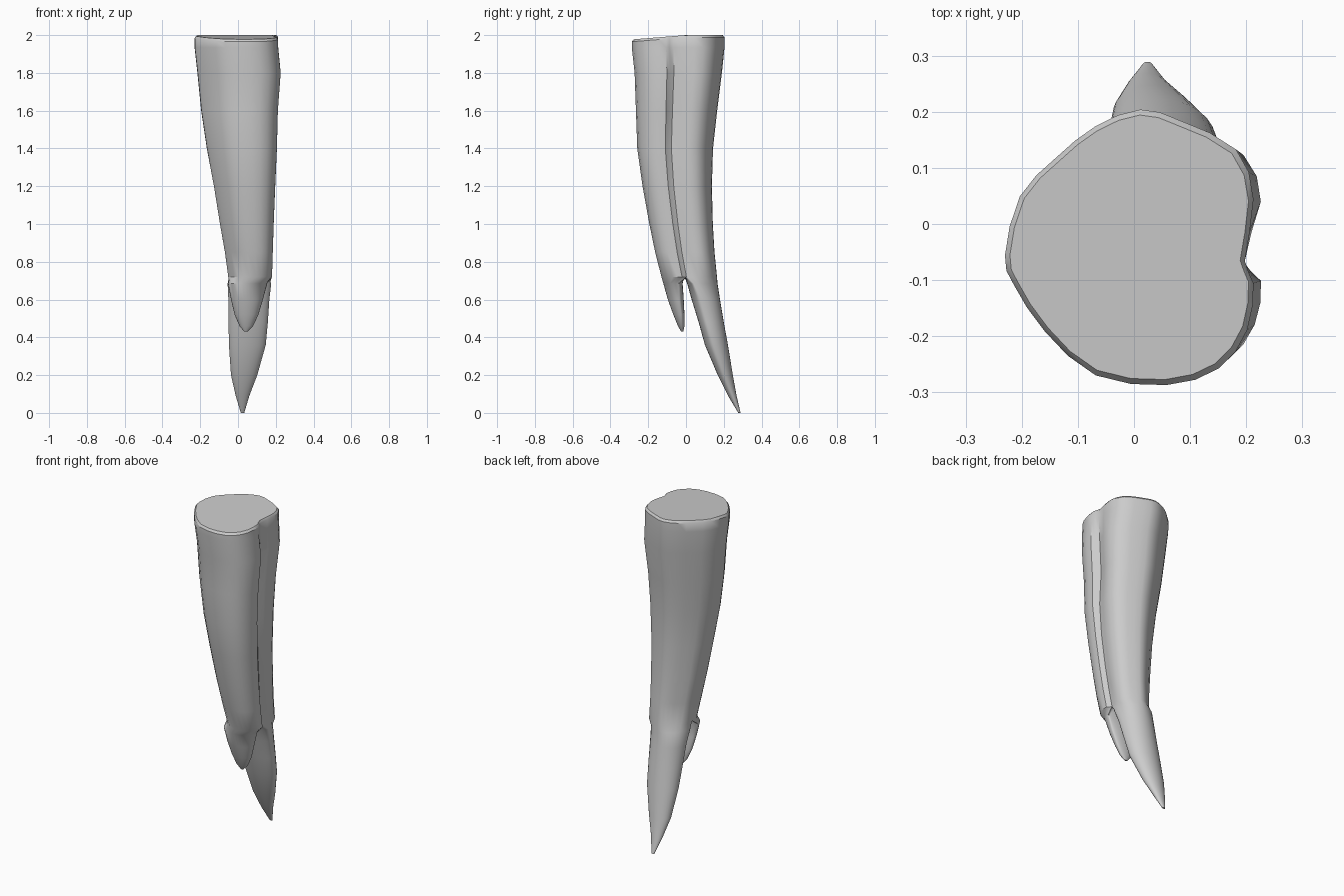
import bpy, bmesh, math
from mathutils import Vector

if "Cube" in bpy.data.objects:
    bpy.data.objects.remove(bpy.data.objects["Cube"])

# Cross-section in a unit box; point 0 is the right groove, point 8 the left side
PROFILE = [(.95, 0), (1, .35), (.86, .71), (.41, .92), (.09, 1), (-.27, .88),
           (-.59, .65), (-.88, .37), (-1, .04), (-.93, -.27), (-.68, -.61),
           (-.27, -.93), (.3, -1), (.72, -.88), (.95, -.6), (1, -.26)]

# z, x min, x max, y min, y max, right groove depth, left groove depth
TRUNK = [(1.965, -.23, .213, -.287, .204, .02, 0), (1.8, -.215, .226, -.272, .19, .10, 0),
         (1.6, -.195, .211, -.265, .165, .12, 0), (1.4, -.165, .206, -.258, .143, .08, 0),
         (1.2, -.132, .197, -.23, .137, .06, .03), (1.0, -.102, .189, -.194, .142, .07, .06),
         (.85, -.078, .184, -.163, .151, .10, .10), (.72, -.06, .18, -.13, .164, .12, .12)]

# z, x min, x max, y min, y max, y of widest line
FRONT = [(.685, -.053, .155, -.12, -.018, -.04), (.6, -.037, .132, -.096, -.012, -.035),
         (.52, -.018, .108, -.067, -.008, -.025), (.46, .008, .08, -.043, -.008, -.022),
         (.43, .033, .05, -.025, -.014, -.02)]
BACK = [(.685, -.055, .176, .006, .167, .04), (.6, -.051, .166, .03, .18, .075),
        (.48, -.05, .158, .067, .2, .11), (.36, -.048, .147, .1, .222, .145),
        (.2, -.037, .102, .168, .248, .2), (.09, -.012, .06, .223, .268, .245),
        (0, .015, .033, .277, .289, .283)]

N, H = 32, 16


def catmull(pts):
    """Double the points of a closed curve, keeping the originals."""
    out, n = [], len(pts)
    for i in range(n):
        a, b, c, d = (Vector(pts[(i + k) % n]) for k in (-1, 0, 1, 2))
        out += [b, (9 * (b + c) - a - d) / 16]
    return out


def trunk_ring(bm, z, x0, x1, y0, y1, right, left, inset=1.0, top=False):
    pts = list(PROFILE)
    pts[0] = (pts[0][0] - right, pts[0][1] - .1)
    pts[8] = (pts[8][0] + left, pts[8][1] - .1)
    ring = []
    for p in catmull(pts):
        x = (x0 + x1) / 2 + p.x * inset * (x1 - x0) / 2
        y = (y0 + y1) / 2 + p.y * inset * (y1 - y0) / 2
        dz = min(0, y) * .08 if top else 0
        ring.append(bm.verts.new((x, y, z + dz)))
    return ring


def prong_ring(bm, start, z, x0, x1, y0, y1, ym):
    ring = []
    for k in range(N):
        a = start + 2 * math.pi * k / N
        s = math.sin(a)
        x = (x0 + x1) / 2 + math.cos(a) * (x1 - x0) / 2
        ring.append(bm.verts.new((x, ym + s * (y1 - ym if s > 0 else ym - y0), z)))
    return ring


def bridge(bm, a, b):
    for i in range(N):
        j = (i + 1) % N
        bm.faces.new((a[i], a[j], b[j], b[i]))


def loft(bm, rings):
    for a, b in zip(rings, rings[1:]):
        bridge(bm, a, b)


bm = bmesh.new()

# Tapering trunk with a slightly tilted, softened flat top
lid = (2.0,) + TRUNK[0][1:]
rings = [trunk_ring(bm, *lid, inset=.96, top=True),
         trunk_ring(bm, 1.988, *TRUNK[0][1:], top=True)]
rings += [trunk_ring(bm, r[0] - (.03 if i == 0 else 0), *r[1:]) for i, r in enumerate(TRUNK)]
loft(bm, rings)
bm.faces.new(rings[0])

# Saddle of the fork, shared by both prongs
base = rings[-1]
r, l = base[0].co, base[H].co
chord = []
for k in range(1, H):
    p = r.lerp(l, k / H)
    p.y = -.008
    chord.append(bm.verts.new(p))

# Short front prong and long back prong
front = [base[H:] + [base[0]] + chord]
front += [prong_ring(bm, math.pi, *s) for s in FRONT]
back = [base[:H + 1] + chord[::-1]]
back += [prong_ring(bm, 0, *s) for s in BACK]
for prong in (front, back):
    loft(bm, prong)
    bm.faces.new(prong[-1])

bmesh.ops.recalc_face_normals(bm, faces=bm.faces)
mesh = bpy.data.meshes.new("forked_root")
bm.to_mesh(mesh)
bm.free()
root = bpy.data.objects.new("forked_root", mesh)
bpy.context.collection.objects.link(root)
bpy.context.view_layer.objects.active = root
root.select_set(True)
bpy.ops.object.shade_smooth_by_angle(angle=math.radians(35))
